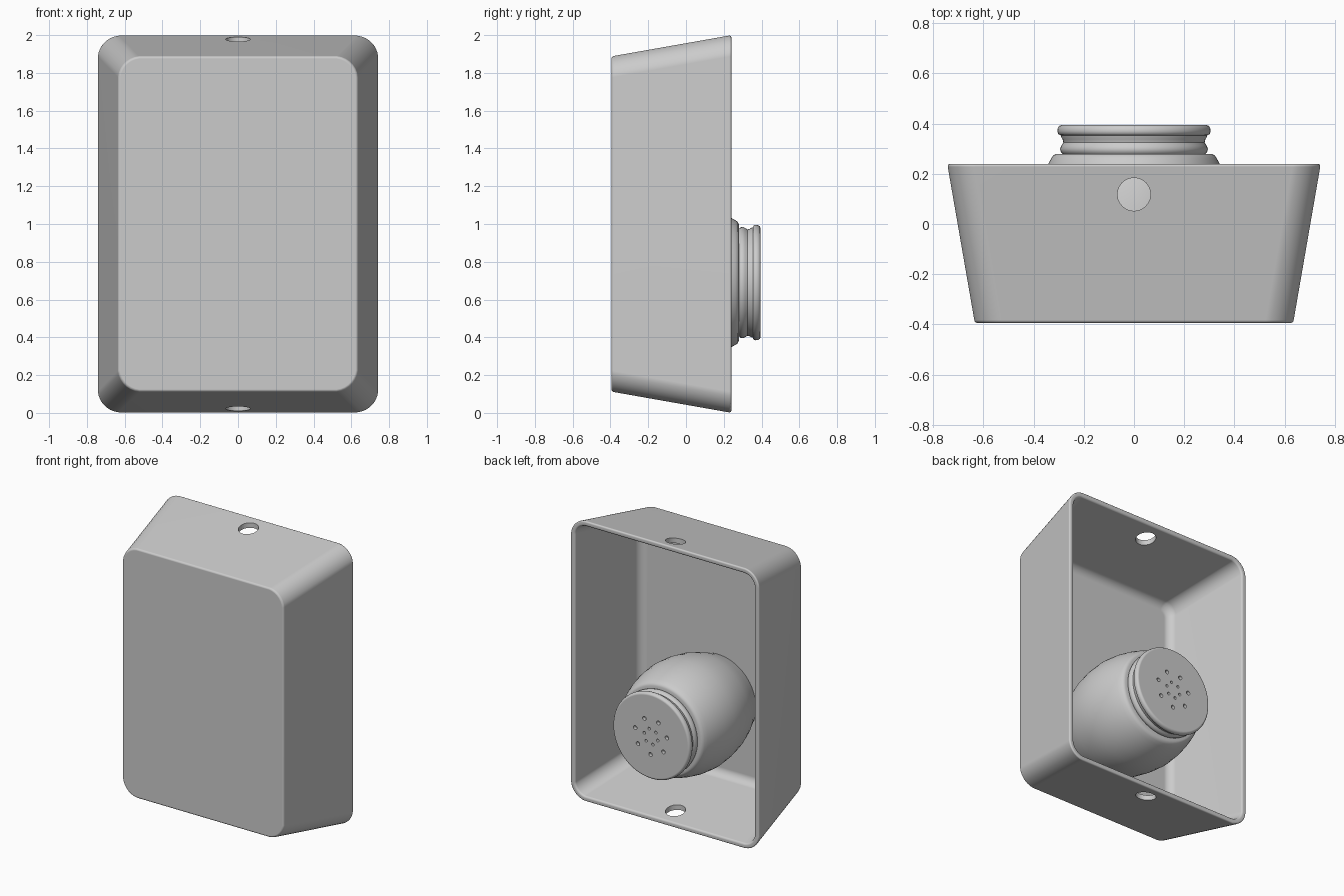
import bpy, bmesh
from math import sin, cos, pi, radians
from mathutils import Matrix, Vector

old = bpy.data.objects.get("Cube")
if old:
    bpy.data.objects.remove(old, do_unlink=True)

grey = bpy.data.materials.new("plain grey")
grey.use_nodes = True
colour = (0.6, 0.6, 0.6, 1)
grey.diffuse_color = colour
grey.node_tree.nodes["Principled BSDF"].inputs["Base Color"].default_value = colour


def finish_bmesh(bm, name):
    bmesh.ops.recalc_face_normals(bm, faces=bm.faces)
    mesh = bpy.data.meshes.new(name)
    bm.to_mesh(mesh)
    bm.free()
    mesh.materials.append(grey)
    ob = bpy.data.objects.new(name, mesh)
    bpy.context.collection.objects.link(ob)
    return ob


def loft(name, sections, height, steps):
    """Skin rounded rectangles (y, half width, half height, radius) along y."""
    bm = bmesh.new()
    loops = []
    for y, hw, hh, r in sections:
        loop = []
        for corner, (sx, sz) in enumerate(((1, 1), (-1, 1), (-1, -1), (1, -1))):
            for i in range(steps):
                a = (corner + (i + 0.5) / steps) * pi / 2
                x = sx * (hw - r) + r * cos(a)
                z = sz * (hh - r) + r * sin(a)
                loop.append(bm.verts.new((x, y, height + z)))
        loops.append(loop)
    for a, b in zip(loops, loops[1:]):
        for i in range(len(a)):
            j = (i + 1) % len(a)
            bm.faces.new((a[i], a[j], b[j], b[i]))
    bm.faces.new(loops[0])
    bm.faces.new(loops[-1])
    return finish_bmesh(bm, name)


def turned(name, profile, height):
    """A round part from (y, radius) points."""
    return loft(name, [(y, r, r, r) for y, r in profile], height, 18)


def drill(target, holes):
    """Cut cylinders given as (centre, radius, depth, rotation)."""
    bm = bmesh.new()
    for centre, radius, depth, turn in holes:
        bmesh.ops.create_cone(bm, cap_ends=True, segments=24, radius1=radius,
                              radius2=radius, depth=depth,
                              matrix=Matrix.Translation(centre) @ turn)
    cutter = finish_bmesh(bm, "hole_cutter")
    cutter.hide_render = True
    mod = target.modifiers.new("holes", 'BOOLEAN')
    mod.operation, mod.solver, mod.object = 'DIFFERENCE', 'EXACT', cutter
    select(target)
    bpy.ops.object.modifier_apply(modifier=mod.name)
    bpy.data.objects.remove(cutter, do_unlink=True)


def select(ob):
    bpy.ops.object.select_all(action='DESELECT')
    ob.select_set(True)
    bpy.context.view_layer.objects.active = ob


def smooth(ob):
    select(ob)
    bpy.ops.object.shade_smooth_by_angle(angle=radians(40))
    mod = ob.modifiers.new("flat panels", 'WEIGHTED_NORMAL')
    mod.keep_sharp = True


# Tapered tray, open at the back: outside wall, rounded rim, inside wall
FRONT, BACK, WALL = -0.395, 0.24, 0.036


def wall_section(y, inset, radius=0.125):
    t = (y - FRONT) / (BACK - FRONT)
    return (y, 0.635 + 0.11 * t - inset, 0.888 + 0.112 * t - inset, radius - inset)


EDGE, FILLET = 0.012, 0.05
quarter = [i * pi / 8 for i in range(5)]
sections = [wall_section(FRONT + EDGE * (1 - cos(a)), EDGE * (1 - sin(a))) for a in quarter]
sections += [wall_section(BACK - EDGE * (1 - sin(a)), EDGE * (1 - cos(a))) for a in quarter]
sections += [wall_section(BACK - EDGE * (1 - cos(a)), WALL - EDGE * (1 - sin(a))) for a in quarter]
sections += [wall_section(FRONT + WALL + FILLET * (1 - sin(a)), WALL + FILLET * (1 - cos(a)))
             for a in quarter]
tray = loft("tray", sections, 1, 8)
drill(tray, [(Vector((0, 0.118, z)), 0.066, 0.3, Matrix()) for z in (0, 2)])
smooth(tray)

# Bulging body fixed to the inside of the front panel, with a grooved neck
AXIS = 0.69
body = turned("shaker_body", [
    (-0.37, 0.295), (-0.28, 0.335), (-0.2, 0.362), (-0.1, 0.382), (0, 0.39),
    (0.1, 0.38), (0.18, 0.362), (0.24, 0.342), (0.262, 0.33), (0.274, 0.322),
    (0.28, 0.308), (0.28, 0.285), (0.287, 0.292), (0.3, 0.295), (0.312, 0.29),
    (0.325, 0.282), (0.338, 0.285), (0.35, 0.292), (0.36, 0.292)], AXIS)
smooth(body)

# Perforated lid
lid = turned("shaker_lid", [
    (0.352, 0.28), (0.354, 0.296), (0.36, 0.303), (0.37, 0.306), (0.382, 0.304),
    (0.391, 0.298), (0.395, 0.288)], AXIS)
holes = []
for count, ring, radius in ((7, 0.128, 0.014), (6, 0.055, 0.01)):
    for i in range(count):
        a = 2 * pi * i / count + 0.25
        centre = Vector((ring * cos(a), 0.395, AXIS + ring * sin(a)))
        holes.append((centre, radius, 0.05, Matrix.Rotation(pi / 2, 4, 'X')))
drill(lid, holes)
smooth(lid)
